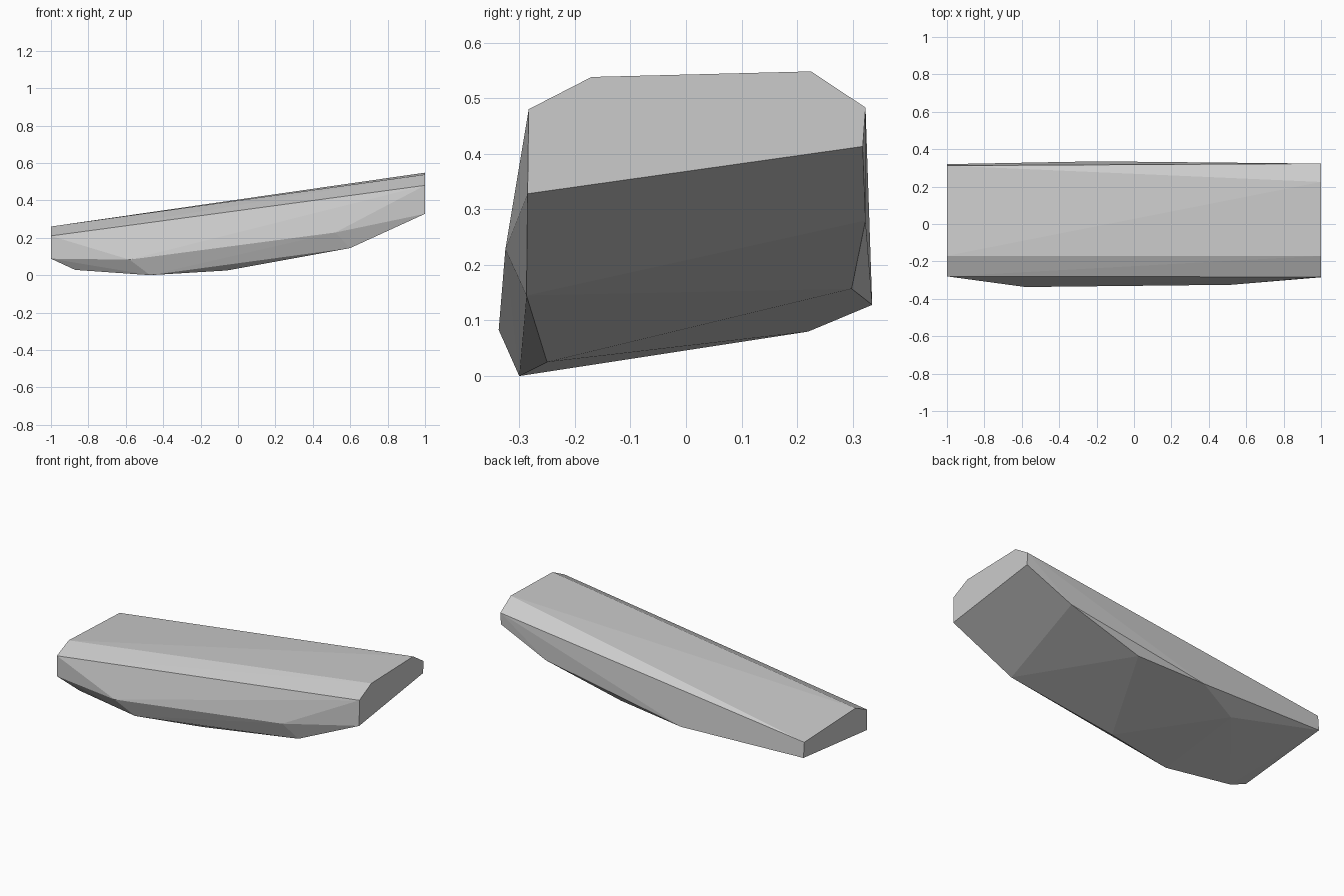
import bpy
import bmesh

default_cube = bpy.data.objects.get("Cube")
if default_cube:
    bpy.data.objects.remove(default_cube, do_unlink=True)


def make_material(name, colour):
    material = bpy.data.materials.new(name)
    material.use_nodes = True
    material.diffuse_color = colour
    shader = next(n for n in material.node_tree.nodes if n.type == "BSDF_PRINCIPLED")
    shader.inputs["Base Color"].default_value = colour
    shader.inputs["Roughness"].default_value = 0.8
    return material


def end_section(x, outline):
    """Place a (y, z) outline at one end of the block."""
    return [(x, y, z) for y, z in outline]


def convex_block(name, points, material):
    """Wrap the corner points in a flat-shaded faceted solid."""
    bm = bmesh.new()
    for point in points:
        bm.verts.new(point)
    hull = bmesh.ops.convex_hull(bm, input=bm.verts)
    spare = {g for g in hull["geom_interior"] + hull["geom_unused"]
             if isinstance(g, bmesh.types.BMVert)}
    bmesh.ops.delete(bm, geom=list(spare), context="VERTS")
    bmesh.ops.recalc_face_normals(bm, faces=bm.faces)
    mesh = bpy.data.meshes.new(name)
    bm.to_mesh(mesh)
    bm.free()
    mesh.materials.append(material)
    block = bpy.data.objects.new(name, mesh)
    bpy.context.scene.collection.objects.link(block)
    return block


# Raised end: six-sided outline with both top corners chamfered
high_end = end_section(1, [(-.285, .328), (-.283, .48), (-.17, .538),
                           (.225, .548), (.323, .483), (.318, .413)])

# Low end: only the front top corner is chamfered
low_end = end_section(-1, [(-.28, .088), (-.28, .21), (-.17, .26),
                           (.312, .24), (.32, .15)])

# Bulging corners along the front side
front_side = [(.52, -.325, .228), (-.58, -.337, .083)]

# Bulging corners along the back side
back_side = [(.7, .323, .28), (.22, .298, .157), (-.2, .335, .128)]

# Keel corners of the curved underside
underside = [(.6, -.287, .145), (-.06, -.25, .025), (-.47, -.3, 0),
             (-.87, -.255, .028), (-.48, .22, .08)]

stone_grey = make_material("stone grey", (.6, .6, .6, 1))
convex_block("sloping_stone_slab",
             high_end + low_end + front_side + back_side + underside, stone_grey)
